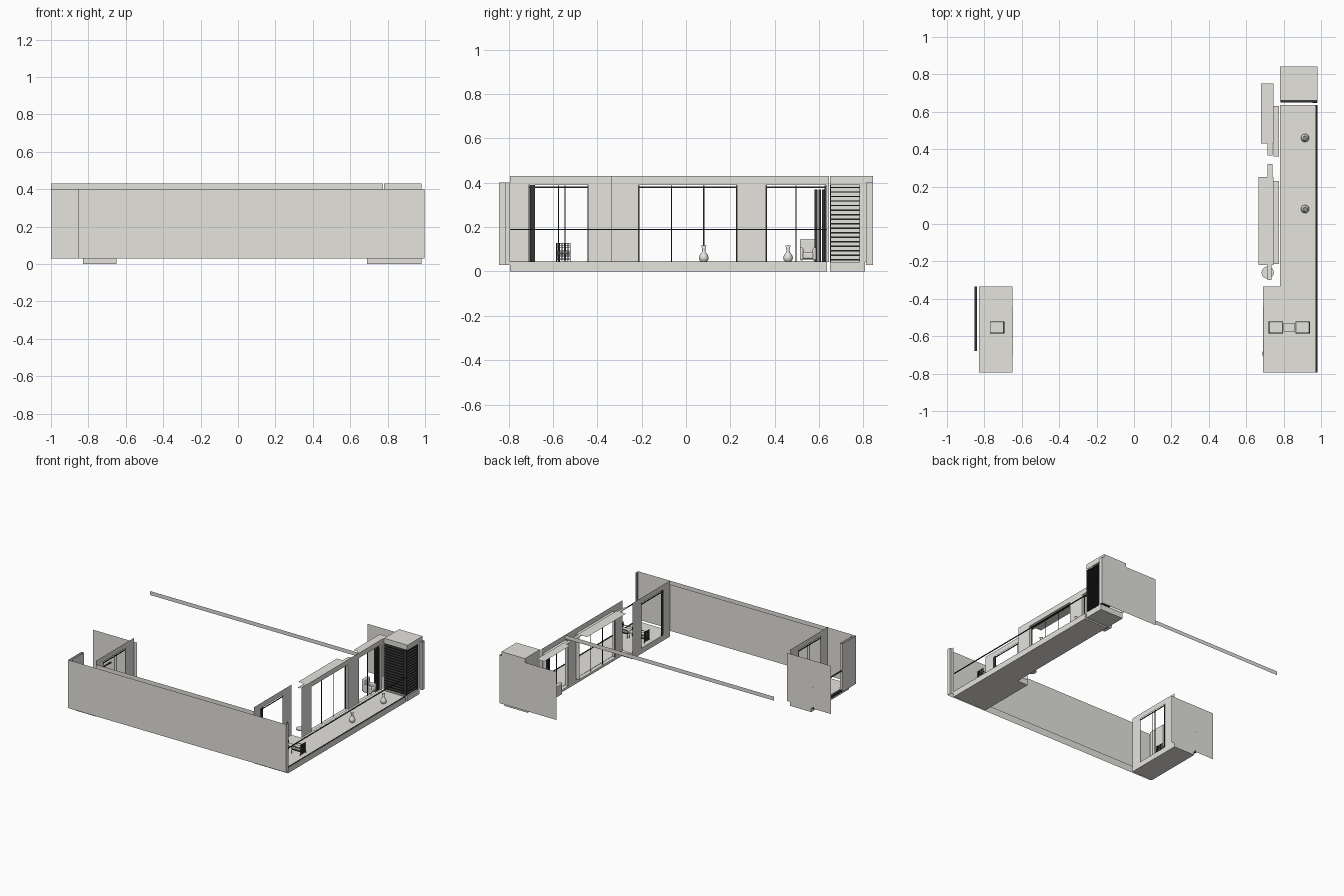
import bpy, bmesh, math
from mathutils import Matrix, Vector

cube = bpy.data.objects.get("Cube")
if cube:
    bpy.data.objects.remove(cube, do_unlink=True)


def material(name, red, green, blue):
    mat = bpy.data.materials.new(name)
    mat.use_nodes = True
    colour = (red, green, blue, 1)
    mat.diffuse_color = colour
    mat.node_tree.nodes["Principled BSDF"].inputs["Base Color"].default_value = colour
    return mat


plaster = material("warm grey plaster", .78, .77, .73)
metal = material("dark metal", .035, .035, .035)


def finish(name, bm, mat):
    mesh = bpy.data.meshes.new(name)
    bm.to_mesh(mesh)
    bm.free()
    mesh.materials.append(mat)
    obj = bpy.data.objects.new(name, mesh)
    bpy.context.collection.objects.link(obj)
    return obj


def add_block(bm, xs, ys, zs):
    """Add a box, or a single sheet when one range is a plain number."""
    ranges = [r if isinstance(r, tuple) else (r, r) for r in (xs, ys, zs)]
    flat = [i for i, r in enumerate(ranges) if r[0] == r[1]]
    if flat:
        u, v = [i for i in range(3) if i != flat[0]]
        corners = []
        for a, b in ((0, 0), (1, 0), (1, 1), (0, 1)):
            p = [r[0] for r in ranges]
            p[u], p[v] = ranges[u][a], ranges[v][b]
            corners.append(bm.verts.new(p))
        bm.faces.new(corners)
    else:
        middle = Vector([sum(r) / 2 for r in ranges])
        size = [r[1] - r[0] for r in ranges]
        bmesh.ops.create_cube(bm, size=1, matrix=Matrix.Translation(middle) @ Matrix.Diagonal((*size, 1)))


def part(name, mat, *blocks):
    bm = bmesh.new()
    for block in blocks:
        add_block(bm, *block)
    return finish(name, bm, mat)


# Main levels
floor, head, roof = .043, .39, .43
shell = (.03, .4)
front, inner, corner = -.842, -.793, -.335
edge, rim = .98, .997

# Floors
part("left_balcony_floor", plaster, ((-.83, -.65), (inner, corner), (0, floor)))
part("right_balcony_floor", plaster,
     ((.78, edge), (inner, .635), (0, floor)),
     ((.69, .78), (inner, corner), (0, floor)))
part("floor_channel", metal, ((.97, .978), (inner, .635), (floor, floor + .003)))

# Outer shell
part("front_wall", plaster, ((-.855, rim), front, shell))
part("front_wall_lining", plaster, ((-.65, .69), inner, (floor, .4)))
part("front_wall_left_return", plaster,
     (-.855, (front, -.68), shell), (-.835, (front + .02, -.68), shell),
     ((-.855, -.835), -.68, shell))
part("front_wall_right_return", plaster,
     (rim, (front, -.813), shell), (edge, (-.813, inner), shell),
     ((edge, rim), -.813, shell))
part("left_wing_wall", plaster, ((-1, -.625), corner, shell))
part("back_wall", plaster, ((.51, rim), .842, shell), (rim, (.812, .842), shell),
     ((edge, rim), .812, shell))
part("roof_beam", plaster, ((-1, .775), .362, (.4, roof)))


# Window walls: sheets around openings
def window_wall(name, x, start, end, openings, reveal=0):
    bm = bmesh.new()
    at = start
    for low, high in openings:
        add_block(bm, x, (at, low), (floor, roof))
        add_block(bm, x, (low, high), (head, roof))
        if reveal:
            for z in (floor + .002, head):
                add_block(bm, (x - reveal, x), (low, high), z)
            for y in (low, high):
                add_block(bm, (x - reveal, x), y, (floor, head))
        at = high
    add_block(bm, x, (at, end), (floor, roof))
    finish(name, bm, plaster)


def window_frame(name, x, low, high, mullions, t=.0025):
    bars = [((x - t / 2, x + t / 2), (y - t, y + t), (floor, head - .002))
            for y in (low + t, *mullions, high - t)]
    bars.append(((x - t / 2, x + t / 2), (low, high), (head - .014, head - .006)))
    part(name, metal, *bars)


bedroom_opening, living_opening, end_opening = (-.71, -.44), (-.215, .23), (.36, .63)
window_wall("left_window_wall", -.65, inner, corner, [bedroom_opening])
window_wall("bedroom_window_wall", .69, inner, corner, [bedroom_opening])
window_wall("long_window_wall", .775, corner, .645, [living_opening, end_opening], .03)
window_frame("left_window_frame", -.65, *bedroom_opening, [-.575, -.545])
window_frame("bedroom_window_frame", .69, *bedroom_opening, [])
window_frame("living_window_frame", .755, *living_opening, [-.065, .08])
window_frame("end_window_frame", .755, *end_opening, [.495])
part("bedroom_sliding_leaf", metal, ((.688, .692), (-.703, -.682), (floor, head)))
part("folded_door_leaves", metal,
     *[((.75, .765), (y, y + .012), (floor, .37)) for y in (.58, .597, .614)])

# Ceiling strips behind the long wall
part("ceiling_strips", plaster,
     *[(xs, ys, .4) for xs, ys in (
         ((.665, .745), (-.22, .25)), ((.68, .745), (.43, .75)), ((.715, .74), (.25, .32)),
         ((.715, .74), (.365, .43)), ((.715, .735), (-.3, -.22)))])

# Service cabinet with open louvres
part("cabinet_shell", plaster,
     ((.78, edge), (.66, .842), roof), (.78, (.65, .842), (floor, roof)),
     ((.78, edge), .842, (.4, roof)), ((.78, edge), .66, (head, roof)),
     (edge, (.65, .842), (head, roof)), (edge, (.785, .812), (floor, head)),
     ((.78, edge), (.65, .807), (0, floor)))
slats = 17
step = (head - floor) / slats
levels = [(floor + (i + .3) * step, floor + (i + .6) * step) for i in range(slats)]
part("cabinet_side_louvres", metal, *[((.945, .978), (.652, .785), z) for z in levels])
part("cabinet_front_louvres", metal, *[((.785, .945), (.65, .683), z) for z in levels])
part("cabinet_louvre_posts", metal,
     *[((.955, .979), (y, y + .005), (floor, head)) for y in (.648, .781)])

# Railings
part("right_handrail", metal, ((.972, edge), (inner, .635), (.188, .192)))
part("left_handrail", metal, ((-.852, -.84), (-.68, corner), (.188, .192)))
part("left_rail_channel", metal, ((-.852, -.84), (-.68, corner), (.03, floor)))


# Lathed vases and side table
def lathe(name, mat, x, y, profile, sides=20):
    bm = bmesh.new()
    rings = [[bm.verts.new((x + r * math.cos(math.tau * i / sides),
                            y + r * math.sin(math.tau * i / sides), z))
              for i in range(sides)] for r, z in profile]
    for a, b in zip(rings, rings[1:]):
        for i in range(sides):
            j = (i + 1) % sides
            bm.faces.new((a[i], a[j], b[j], b[i]))
    bm.faces.new(rings[0][::-1])
    bm.faces.new(rings[-1])
    for f in bm.faces:
        f.smooth = len(f.verts) == 4
    return finish(name, bm, mat)


vase = [(.012, 0), (.02, .01), (.022, .02), (.018, .032), (.008, .044), (.007, .058), (.012, .073), (.005, .06)]
for label, y in (("near", .08), ("far", .46)):
    lathe(label + "_vase", plaster, .915, y, [(r, z + floor) for r, z in vase])
lathe("round_side_table", plaster, .715, -.26, [(.033, .066), (.033, .072)])


# Woven chairs: direction points from the back to the front edge
def chair(name, x, direction):
    y, w, d, t = -.553, .032, .039, .0025

    def span(a, b):
        return tuple(sorted((x + direction * a, x + direction * b)))

    cushion = part(name + "_cushion", plaster, (span(-d + .004, d), (y - w + .003, y + w - .003), (.078, .09)))
    bevel = cushion.modifiers.new("soft edge", "BEVEL")
    bevel.width, bevel.segments = .004, 3
    bars = [(span(-d, d), (y - w, y + w), (.072, .077))]
    for side in (-w, w - t):
        ys = (y + side, y + side + t)
        bars += [(span(a, a + t), ys, (floor, .1)) for a in (-d, d - t)]
        bars.append((span(-d, d), ys, (.1, .104)))
    columns, rows = 10, 8
    for i in range(columns):
        low = y - w + i * (2 * w - t) / (columns - 1)
        bars.append((span(-d, -d + t), (low, low + t), (.05, .127)))
    for i in range(rows):
        z = .055 + i * .01
        bars.append((span(-d, -d + t), (y - w, y + w), (z, z + t)))
    part(name + "_frame", metal, *bars)


chair("left_balcony_chair", -.732, -1)
chair("inner_chair", .758, 1)
chair("outer_chair", .902, -1)
part("small_table", plaster, ((.8, .862), (-.575, -.53), (.083, .088)))
part("small_table_legs", metal,
     *[((x, x + .003), (y, y + .003), (floor, .083)) for x in (.804, .855) for y in (-.572, -.536)])

# Armchair
armchair = part("armchair", plaster,
                ((.7, .77), (.525, .575), (.058, .085)), ((.69, .714), (.513, .587), (.055, .147)),
                ((.7, .77), (.513, .529), (.05, .108)), ((.7, .77), (.571, .587), (.05, .108)))
rounding = armchair.modifiers.new("rounding", "BEVEL")
rounding.width, rounding.segments = .007, 3
